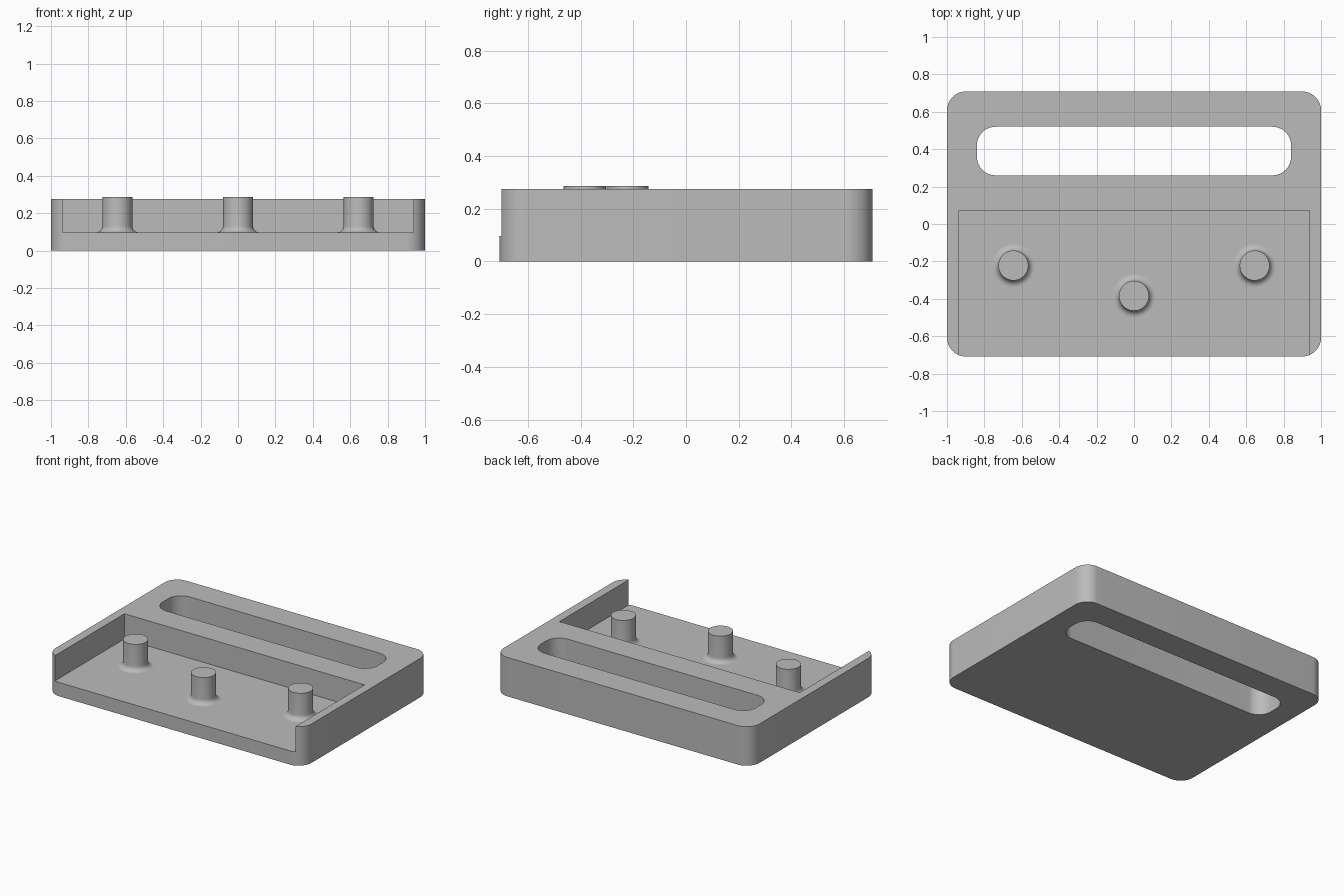
import bpy
import bmesh
from math import cos, sin, pi, radians

HEIGHT, FLOOR, PEG_TOP = 0.275, 0.097, 0.286
HALF_DEPTH = 0.708

if "Cube" in bpy.data.objects:
    bpy.data.objects.remove(bpy.data.objects["Cube"], do_unlink=True)

grey = bpy.data.materials.new("plain grey")
grey.use_nodes = True
COLOUR = (0.5, 0.5, 0.5, 1)
grey.diffuse_color = COLOUR
grey.node_tree.nodes["Principled BSDF"].inputs["Base Color"].default_value = COLOUR


def make_object(name, bm):
    bmesh.ops.recalc_face_normals(bm, faces=bm.faces)
    mesh = bpy.data.meshes.new(name)
    bm.to_mesh(mesh)
    bm.free()
    mesh.materials.append(grey)
    obj = bpy.data.objects.new(name, mesh)
    bpy.context.collection.objects.link(obj)
    return obj


def rounded_block(name, x, y0, y1, z0, z1, radius=0, steps=12):
    """Block spanning -x..x with rounded upright corners."""
    bm = bmesh.new()
    corners = ((x, y1, 0), (-x, y1, 1), (-x, y0, 2), (x, y0, 3))
    ring = []
    for cx, cy, quarter in corners:
        sx = 1 if cx > 0 else -1
        sy = 1 if cy == y1 else -1
        for i in range(steps + 1 if radius else 1):
            a = (quarter + i / steps) * pi / 2
            ring.append(bm.verts.new((cx - sx * radius + radius * cos(a),
                                      cy - sy * radius + radius * sin(a), z0)))
    base = bm.faces.new(ring)
    top = bmesh.ops.extrude_face_region(bm, geom=[base])["geom"]
    bmesh.ops.translate(bm, vec=(0, 0, z1 - z0),
                        verts=[v for v in top if isinstance(v, bmesh.types.BMVert)])
    return make_object(name, bm)


def smooth(obj):
    bpy.ops.object.select_all(action='DESELECT')
    obj.select_set(True)
    bpy.context.view_layer.objects.active = obj
    bpy.ops.object.shade_smooth_by_angle(angle=radians(30))


def cut(obj, cutter):
    bpy.context.view_layer.objects.active = obj
    mod = obj.modifiers.new("cut", 'BOOLEAN')
    mod.operation, mod.solver, mod.object = 'DIFFERENCE', 'EXACT', cutter
    bpy.ops.object.modifier_apply(modifier=mod.name)
    bpy.data.objects.remove(cutter, do_unlink=True)


def peg(name, x, y, radius=0.08, fillet=0.035, segments=48):
    """Round peg with a flared foot, turned from a profile."""
    bm = bmesh.new()
    profile = [(radius + fillet * (1 - sin(a)), FLOOR + fillet * (1 - cos(a)))
               for a in (i * pi / 16 for i in range(9))]
    profile += [(radius, PEG_TOP), (0, PEG_TOP)]
    verts = [bm.verts.new((r, 0, z)) for r, z in profile]
    edges = [bm.edges.new(pair) for pair in zip(verts, verts[1:])]
    bmesh.ops.spin(bm, geom=verts + edges, cent=(0, 0, 0), axis=(0, 0, 1),
                   angle=2 * pi, steps=segments, use_merge=True)
    bmesh.ops.remove_doubles(bm, verts=bm.verts, dist=1e-5)
    obj = make_object(name, bm)
    obj.location = (x, y, 0)
    smooth(obj)


# Tray body: slab with a handle slot and a front-open recess
tray = rounded_block("tray_body", 1, -HALF_DEPTH, HALF_DEPTH, 0, HEIGHT, 0.1)
cut(tray, rounded_block("slot_cutter", 0.84, 0.26, 0.52, -0.1, 0.5, 0.1))
cut(tray, rounded_block("recess_cutter", 0.938, -1, 0.072, FLOOR, 0.5))
smooth(tray)

# Three locating pegs
peg("peg_right", -0.645, -0.222)
peg("peg_middle", 0, -0.384)
peg("peg_left", 0.645, -0.222)
